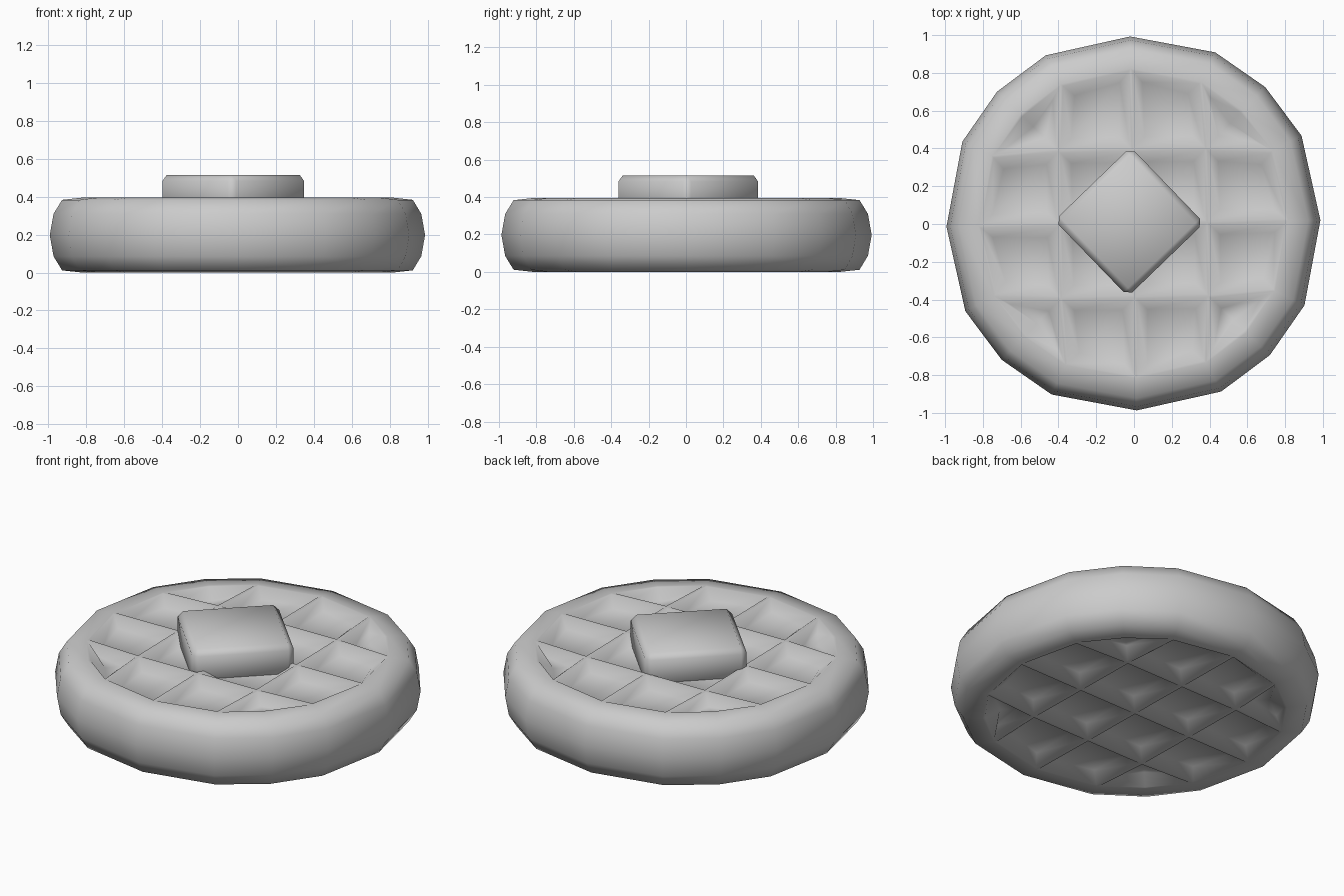
import bpy, bmesh, math
from mathutils import Matrix, Vector

default = bpy.data.objects.get("Cube")
if default:
    bpy.data.objects.remove(default, do_unlink=True)

MID = 0.1975          # half height of the round slab
GRID = 0.39           # spacing of the ribs
RIM = [(0.925, 0.186), (0.97, 0.112), (0.99, 0.0)]   # radius, height above middle


def make_material(name, rgb):
    mat = bpy.data.materials.new(name)
    mat.use_nodes = True
    mat.diffuse_color = (*rgb, 1)
    mat.node_tree.nodes["Principled BSDF"].inputs["Base Color"].default_value = (*rgb, 1)
    return mat


def finish(bm, name, mat):
    bmesh.ops.recalc_face_normals(bm, faces=bm.faces)
    mesh = bpy.data.meshes.new(name)
    bm.to_mesh(mesh)
    bm.free()
    mesh.materials.append(mat)
    for poly in mesh.polygons:
        poly.use_smooth = True
    obj = bpy.data.objects.new(name, mesh)
    bpy.context.collection.objects.link(obj)
    return obj


def place_on_ring(vert, radius, z):
    angle = math.atan2(vert.co.y, vert.co.x)
    if abs(math.sin(2 * angle)) > 0.1:      # points off the axes sit slightly further out
        radius *= 1.014
    vert.co = (radius * math.cos(angle), radius * math.sin(angle), z)


grey = make_material("plain grey", (0.6, 0.6, 0.6))

# Top of the slab: a square grid with its border pulled into a circle
bm = bmesh.new()
bmesh.ops.create_grid(bm, x_segments=4, y_segments=4, size=2)
cells = bm.faces[:]
for v in bm.verts:
    if v.is_boundary:
        place_on_ring(v, 0.82, MID)
    else:
        v.co = (v.co.x * GRID, v.co.y * GRID, MID)

# Rounded rim, extruded ring by ring down to the middle
edges = [e for e in bm.edges if e.is_boundary]
for radius, z in RIM:
    made = bmesh.ops.extrude_edge_only(bm, edges=edges)["geom"]
    ring = [g for g in made if isinstance(g, bmesh.types.BMVert)]
    for v in ring:
        place_on_ring(v, radius, z)
    edges = [e for e in made if isinstance(e, bmesh.types.BMEdge)
             and all(v in ring for v in e.verts)]

# Sloped pits between thin ribs
bmesh.ops.recalc_face_normals(bm, faces=bm.faces)
if cells[0].normal.z < 0:
    bmesh.ops.reverse_faces(bm, faces=bm.faces)
bmesh.ops.inset_individual(bm, faces=cells, thickness=0.015)
bmesh.ops.inset_individual(bm, faces=cells, thickness=0.08, depth=-0.05)

# The underside mirrors the top
copy = bmesh.ops.duplicate(bm, geom=bm.verts[:] + bm.edges[:] + bm.faces[:])["geom"]
for v in copy:
    if isinstance(v, bmesh.types.BMVert):
        v.co.z = -v.co.z
bmesh.ops.remove_doubles(bm, verts=bm.verts, dist=0.0005)
bmesh.ops.transform(bm, verts=bm.verts,
                    matrix=Matrix.Translation((-0.003, 0.003, MID)) @ Matrix.Rotation(math.radians(1), 4, "Z"))
finish(bm, "waffle", grey)

# Bevelled butter pat turned on its corner
bm = bmesh.new()
bmesh.ops.create_cube(bm, size=1)
bmesh.ops.scale(bm, vec=Vector((0.56, 0.56, 0.2)), verts=bm.verts)
bmesh.ops.bevel(bm, geom=bm.edges[:], offset=0.032, segments=1, affect="EDGES")
bmesh.ops.transform(bm, verts=bm.verts,
                    matrix=Matrix.Translation((-0.025, 0.012, 0.415)) @ Matrix.Rotation(math.radians(44), 4, "Z"))
finish(bm, "butter_pat", grey)
